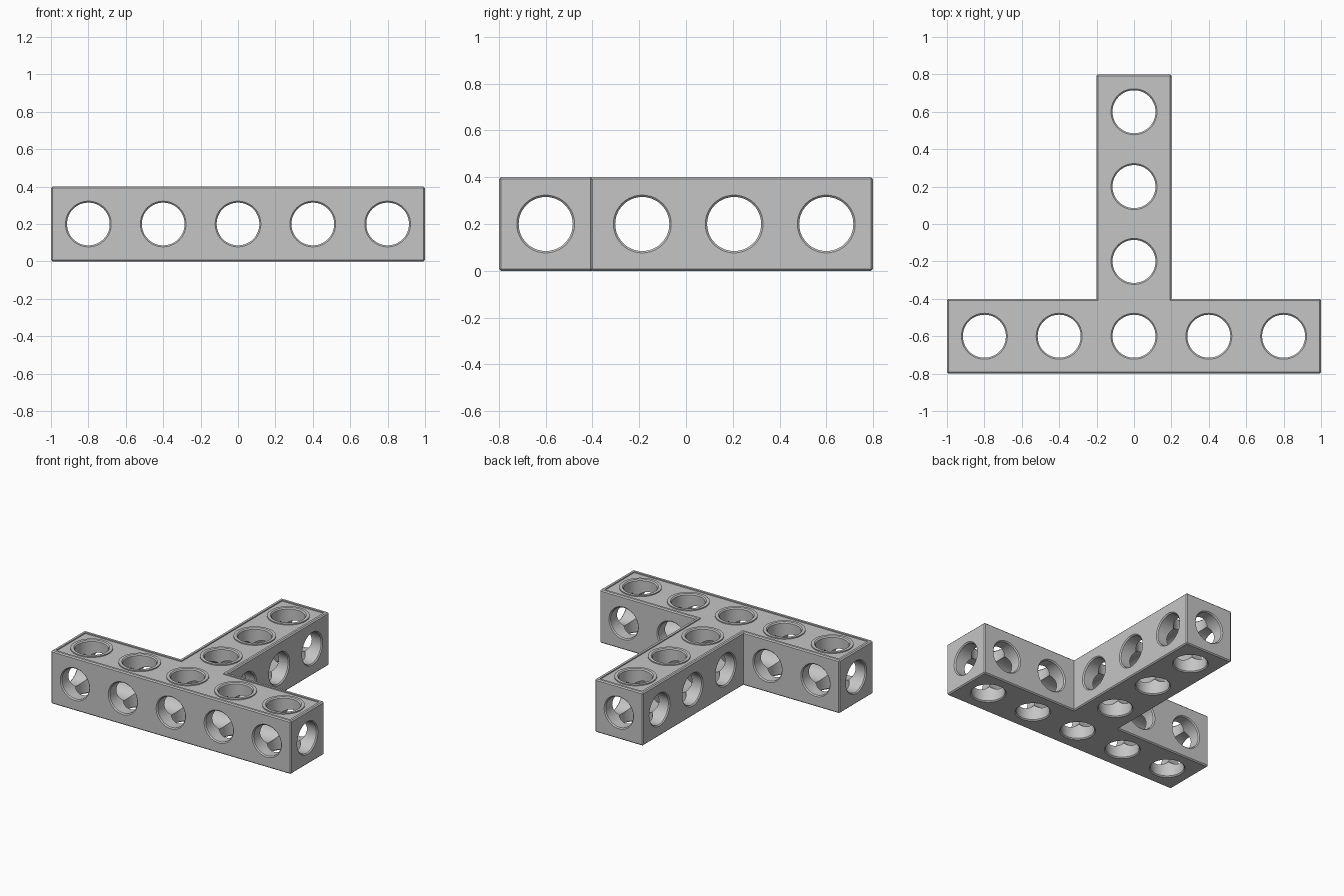
import bpy
import bmesh
import math
from mathutils import Matrix, Vector

cube = bpy.data.objects.get("Cube")
if cube:
    bpy.data.objects.remove(cube, do_unlink=True)

HALF = 0.2       # half the beam thickness
BORE = 0.115     # hole radius
CHAMFER = 0.008
RECESS = 0.008   # depth of the sunken panel on top

grey = bpy.data.materials.new("grey_plastic")
grey.use_nodes = True
colour = (0.56, 0.56, 0.56, 1)
grey.diffuse_color = colour
grey.node_tree.nodes["Principled BSDF"].inputs["Base Color"].default_value = colour


def to_object(bm, name):
    bmesh.ops.recalc_face_normals(bm, faces=bm.faces)
    mesh = bpy.data.meshes.new(name)
    bm.to_mesh(mesh)
    bm.free()
    mesh.materials.append(grey)
    obj = bpy.data.objects.new(name, mesh)
    bpy.context.collection.objects.link(obj)
    return obj


def tee_prism(inset, z0, z1):
    """T-shaped outline, pulled in by inset and extruded upwards."""
    w, a, i = HALF - inset, 1 - inset, inset
    right = [(a, -0.8 + i), (a, -0.4 - i), (w, -0.4 - i), (w, 0.8 - i)]
    outline = right + [(-x, y) for x, y in reversed(right)]
    bm = bmesh.new()
    face = bm.faces.new([bm.verts.new((x, y, z0)) for x, y in outline])
    top = bmesh.ops.extrude_face_region(bm, geom=[face])["geom"]
    bmesh.ops.translate(bm, vec=(0, 0, z1 - z0),
                        verts=[v for v in top if isinstance(v, bmesh.types.BMVert)])
    bmesh.ops.recalc_face_normals(bm, faces=bm.faces)
    return bm


def add_lathe(bm, profile, start, axis, segments=48):
    """Closed solid of revolution; profile holds (distance, radius) pairs."""
    place = Matrix.Translation(start) @ Vector(axis).to_track_quat("Z", "Y").to_matrix().to_4x4()
    rings = []
    for t, r in profile:
        angles = [math.tau * k / segments for k in range(segments)]
        rings.append([bm.verts.new(place @ Vector((r * math.cos(a), r * math.sin(a), t)))
                      for a in angles])
    for low, high in zip(rings, rings[1:]):
        for k in range(segments):
            n = (k + 1) % segments
            bm.faces.new((low[k], low[n], high[n], high[k]))
    bm.faces.new(rings[0][::-1])
    bm.faces.new(rings[-1])


def hole_cutter(name, holes, axis, radius):
    """Through holes with a chamfered mouth at both ends."""
    bm = bmesh.new()
    c = CHAMFER
    for start, length in holes:
        profile = [(-c, radius + 2 * c), (c, radius),
                   (length - c, radius), (length + c, radius + 2 * c)]
        add_lathe(bm, profile, start, axis)
    return to_object(bm, name)


def cut(target, cutter):
    cutter.hide_render = True
    mod = target.modifiers.new("cut", "BOOLEAN")
    mod.operation = "DIFFERENCE"
    mod.solver = "MANIFOLD"
    mod.object = cutter
    bpy.context.view_layer.objects.active = target
    bpy.ops.object.modifier_apply(modifier=mod.name)
    bpy.data.objects.remove(cutter, do_unlink=True)


# Beam body with chamfered outer edges
bm = tee_prism(0, 0, 2 * HALF)
bm.normal_update()
outer = [e for e in bm.edges if e.calc_face_angle_signed() > 0.1]
bmesh.ops.bevel(bm, geom=outer, offset=CHAMFER, offset_type="OFFSET",
                segments=1, affect="EDGES")
body = to_object(bm, "tee_beam")

row = [-0.8, -0.4, 0, 0.4, 0.8]
stem = [-0.2, 0.2, 0.6]
upright = [(x, -0.6) for x in row] + [(0, y) for y in stem]

# Shallow top panel that leaves a raised ring around each upright hole
panel = to_object(tee_prism(0.025, 2 * HALF - RECESS, 2 * HALF + 0.05), "panel_cutter")
bm = bmesh.new()
for x, y in upright:
    add_lathe(bm, [(0, 0.145), (0.2, 0.145)], (x, y, 0.3), (0, 0, 1))
cut(panel, to_object(bm, "ring_cutter"))
cut(body, panel)

# Holes along each direction, with slightly different bores so crossings stay clean
cut(body, hole_cutter("upright_holes", [((x, y, 0), 2 * HALF) for x, y in upright],
                      (0, 0, 1), BORE))
cut(body, hole_cutter("front_holes", [((x, -0.8, HALF), 0.4 if x else 1.6) for x in row],
                      (0, 1, 0), BORE - 0.0007))
side = [((-HALF, y, HALF), 2 * HALF) for y in (-0.187, 0.206, 0.6)]
cut(body, hole_cutter("side_holes", [((-1, -0.6, HALF), 2)] + side,
                      (1, 0, 0), BORE + 0.0007))

# Smooth bores, crisp edges
bpy.ops.object.select_all(action="DESELECT")
body.select_set(True)
bpy.context.view_layer.objects.active = body
bpy.ops.object.shade_smooth_by_angle(angle=math.radians(25))
